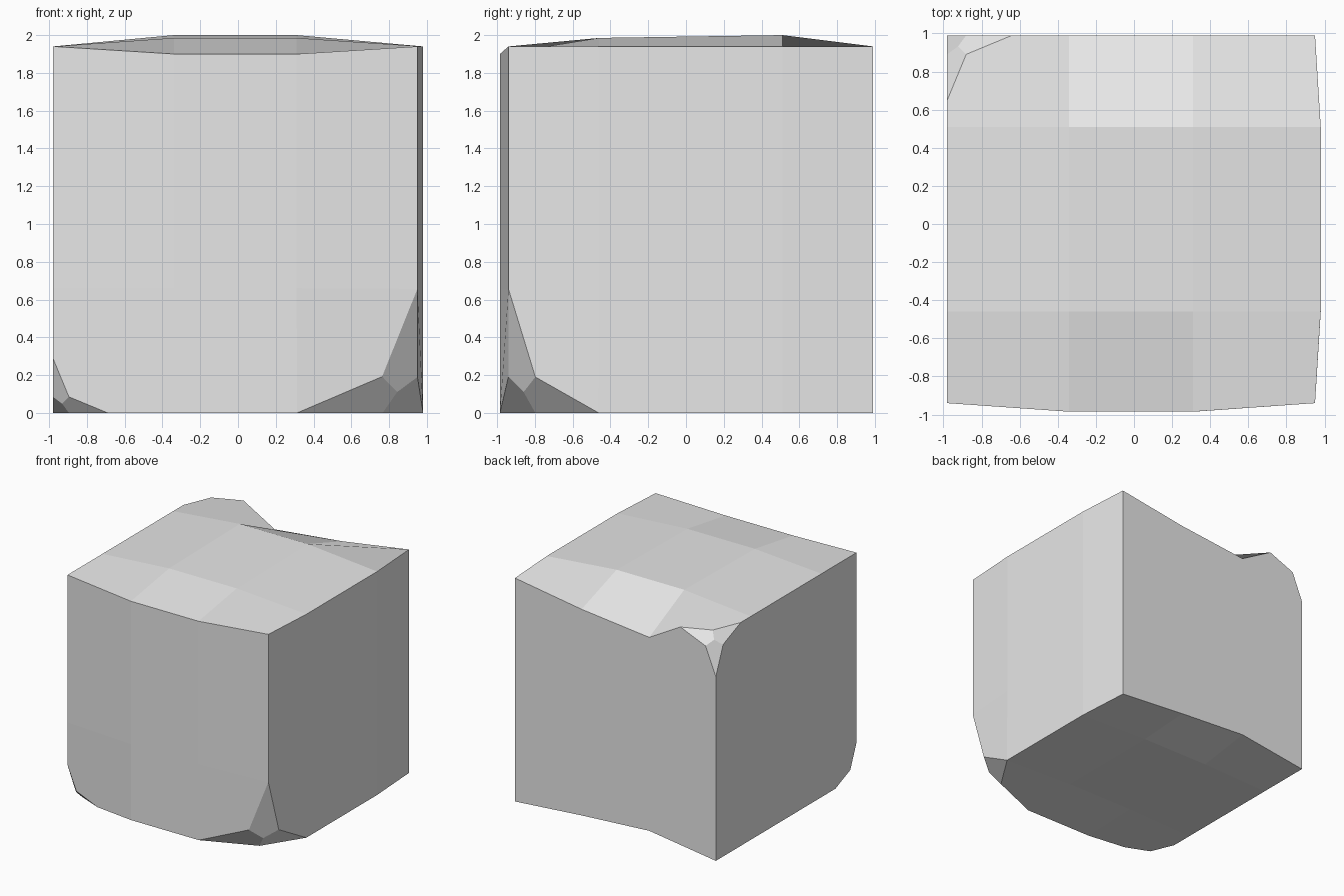
import bpy, bmesh
from mathutils import Vector

default = bpy.data.objects.get("Cube")
if default:
    bpy.data.objects.remove(default, do_unlink=True)

# Single stone colour
stone = bpy.data.materials.new("pale_stone")
stone.use_nodes = True
stone.diffuse_color = (0.8, 0.8, 0.8, 1)
stone.node_tree.nodes["Principled BSDF"].inputs["Base Color"].default_value = (0.8, 0.8, 0.8, 1)

# Grid lines of the block along each axis
XS = (-0.98, -0.34, 0.31, 0.95)
YS = (-0.94, -0.46, 0.51, 0.99)
ZS = (0.0, 0.66, 1.28, 1.94)

bm = bmesh.new()
bmesh.ops.create_cube(bm, size=2)
bmesh.ops.subdivide_edges(bm, edges=bm.edges[:], cuts=2, use_grid_fill=True)
for v in bm.verts:
    v.co = [line[round((c + 1) * 1.5)] for line, c in zip((XS, YS, ZS), v.co)]


def chip(corner, kind, amount):
    """Knock off one corner with a two-step rounded facet."""
    target = Vector(corner)
    vert = min(bm.verts, key=lambda v: (v.co - target).length)
    bmesh.ops.bevel(bm, geom=[vert], offset=amount, offset_type=kind,
                    segments=2, profile=0.5, affect='VERTICES')
    bmesh.ops.remove_doubles(bm, verts=bm.verts[:], dist=0.008)


chip((XS[3], YS[0], ZS[0]), 'PERCENT', 99.5)
chip((XS[0], YS[0], ZS[0]), 'OFFSET', 0.29)
chip((XS[0], YS[3], ZS[3]), 'OFFSET', 0.34)


def on(value, lines):
    return any(abs(value - line) < 0.01 for line in lines)


# Bulge or dent the faces between their grid lines
TOP = {0: 1.90, 1: 1.985, 2: 2.0}
for v in bm.verts:
    x, y, z = v.co
    inner_x, inner_y = on(x, XS[1:3]), on(y, YS[1:3])
    if inner_x and on(y, YS[:1]):
        v.co.y = -0.985
    if inner_y and on(x, XS[3:]):
        v.co.x = 0.98
    if inner_x and on(z, ZS[3:]):
        row = min(range(4), key=lambda j: abs(y - YS[j]))
        v.co.z = TOP.get(row, 1.77 if x < 0 else 1.84)
    if inner_x and on(z, ZS[:1]):
        if on(y, YS[3:]):
            v.co.z = 0.09 if x < 0 else 0.05
        elif inner_y:
            v.co.z = 0.02

bmesh.ops.recalc_face_normals(bm, faces=bm.faces[:])
mesh = bpy.data.meshes.new("stone_block")
bm.to_mesh(mesh)
bm.free()
mesh.materials.append(stone)
block = bpy.data.objects.new("stone_block", mesh)
bpy.context.scene.collection.objects.link(block)
